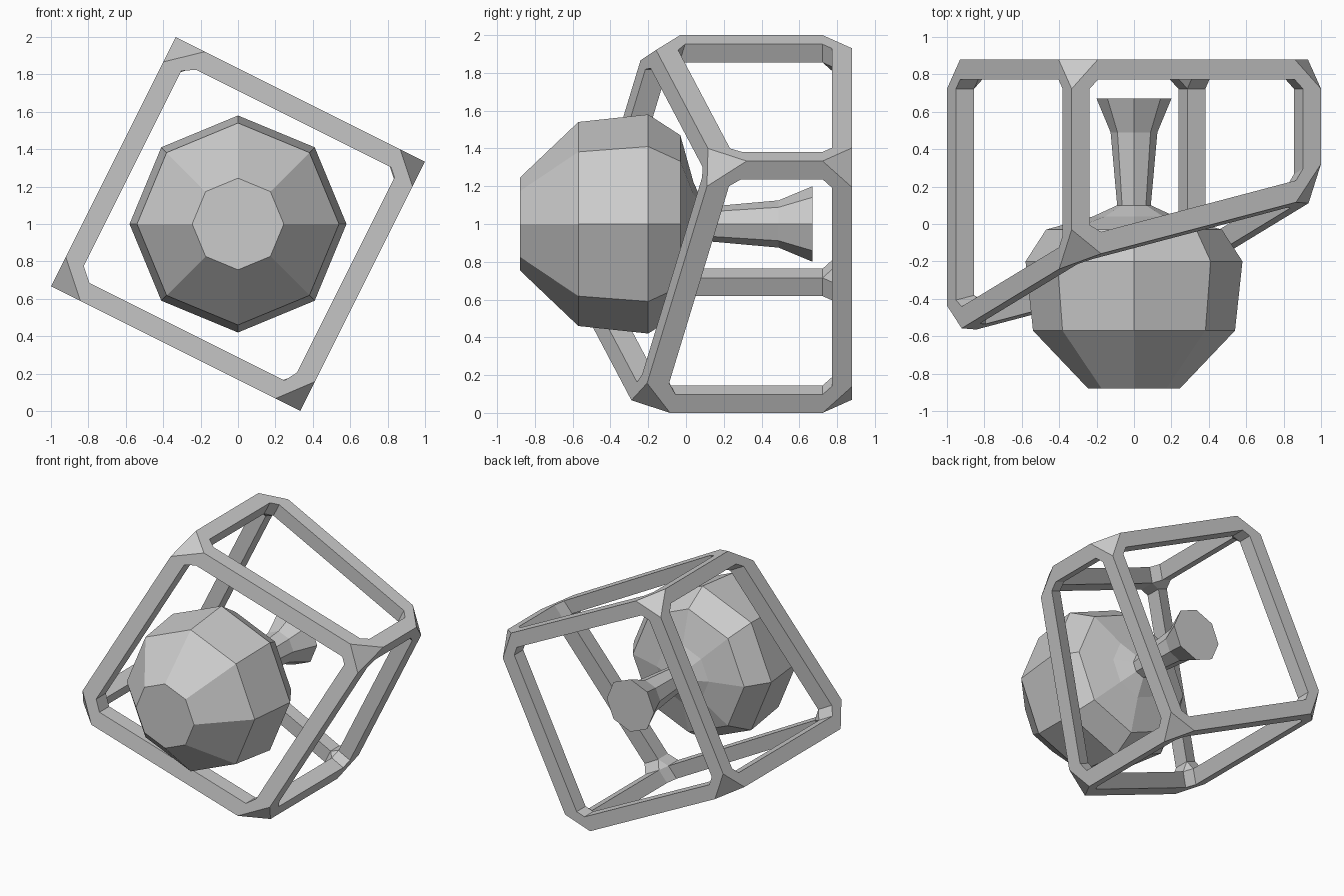
import bpy
import bmesh
import math
from itertools import product

cube = bpy.data.objects.get("Cube")
if cube:
    bpy.data.objects.remove(cube, do_unlink=True)

grey = bpy.data.materials.new("plain_grey")
grey.use_nodes = True
colour = (0.6, 0.6, 0.6, 1)
grey.diffuse_color = colour
grey.node_tree.nodes["Principled BSDF"].inputs["Base Color"].default_value = colour


def finish(name, bm):
    bmesh.ops.recalc_face_normals(bm, faces=bm.faces[:])
    mesh = bpy.data.meshes.new(name)
    bm.to_mesh(mesh)
    bm.free()
    mesh.materials.append(grey)
    obj = bpy.data.objects.new(name, mesh)
    bpy.context.collection.objects.link(obj)
    return obj


# Cage: a box tilted about y, with a slanted front and truncated corners
SIDE = 1.4907
BAR = 0.108
CUT = 0.157
BACK = 0.88
TILT = math.atan(0.5)


def cage_point(corner, inset):
    """Corner is three 0/1 flags (u, v, depth); inset is measured inwards from it."""
    u, v = [(i if c == 0 else SIDE - i) - SIDE / 2 for c, i in zip(corner[:2], inset[:2])]
    x = u * math.cos(TILT) + v * math.sin(TILT)
    z = 1 - u * math.sin(TILT) + v * math.cos(TILT)
    front = -0.227 + 0.236 * u + 0.272 * v
    y = BACK - inset[2] if corner[2] else front + inset[2] * 1.08
    return x, y, z


def build_cage():
    bm = bmesh.new()
    verts = {}
    corners = list(product((0, 1), repeat=3))

    # One square bar end for each corner and axis
    for corner in corners:
        for axis in range(3):
            cut = CUT
            if corner[2] == 0 and axis < 2:
                cut *= 1.12 if corner[axis] == 0 else 0.95
            for off in product((0, 1), repeat=2):
                inset = [o * BAR for o in off]
                inset.insert(axis, cut)
                verts[corner, axis, off] = bm.verts.new(cage_point(corner, inset))

    def end_vert(corner, axis, inner):
        off = tuple(int(k in inner) for k in range(3) if k != axis)
        return verts[corner, axis, off]

    for corner in corners:
        # Outer and inner corner triangles
        bm.faces.new([end_vert(corner, a, ()) for a in range(3)])
        bm.faces.new([end_vert(corner, a, (0, 1, 2)) for a in range(3)])
        for a, b in ((0, 1), (1, 2), (2, 0)):
            c = 3 - a - b
            # Flat outer web and window chamfer between two bars
            bm.faces.new([end_vert(corner, a, ()), end_vert(corner, a, (b,)),
                          end_vert(corner, b, (a,)), end_vert(corner, b, ())])
            bm.faces.new([end_vert(corner, a, (b,)), end_vert(corner, a, (b, c)),
                          end_vert(corner, b, (a, c)), end_vert(corner, b, (a,))])

    # Four long sides of every bar
    ring = ((0, 0), (1, 0), (1, 1), (0, 1))
    for corner in corners:
        for axis in range(3):
            if corner[axis]:
                continue
            far = tuple(1 if k == axis else corner[k] for k in range(3))
            for p, q in zip(ring, ring[1:] + ring[:1]):
                bm.faces.new([verts[corner, axis, p], verts[corner, axis, q],
                              verts[far, axis, q], verts[far, axis, p]])
    return finish("cage_frame", bm)


# Eight-sided bulb tapering into a flared stem, turned about the y axis
def build_bulb(sides=8):
    profile = [(-0.88, 0.245), (-0.57, 0.54), (-0.2, 0.58), (-0.03, 0.47),
               (0.04, 0.22), (0.1, 0.09), (0.49, 0.125), (0.67, 0.2)]
    bm = bmesh.new()
    rings = []
    for y, r in profile:
        angles = [math.tau * i / sides for i in range(sides)]
        rings.append([bm.verts.new((r * math.cos(a), y, 1 + r * math.sin(a))) for a in angles])
    for low, high in zip(rings, rings[1:]):
        for i in range(sides):
            j = (i + 1) % sides
            bm.faces.new([low[i], low[j], high[j], high[i]])
    bm.faces.new(rings[0])
    bm.faces.new(rings[-1])
    return finish("bulb_and_stem", bm)


build_cage()
build_bulb()
